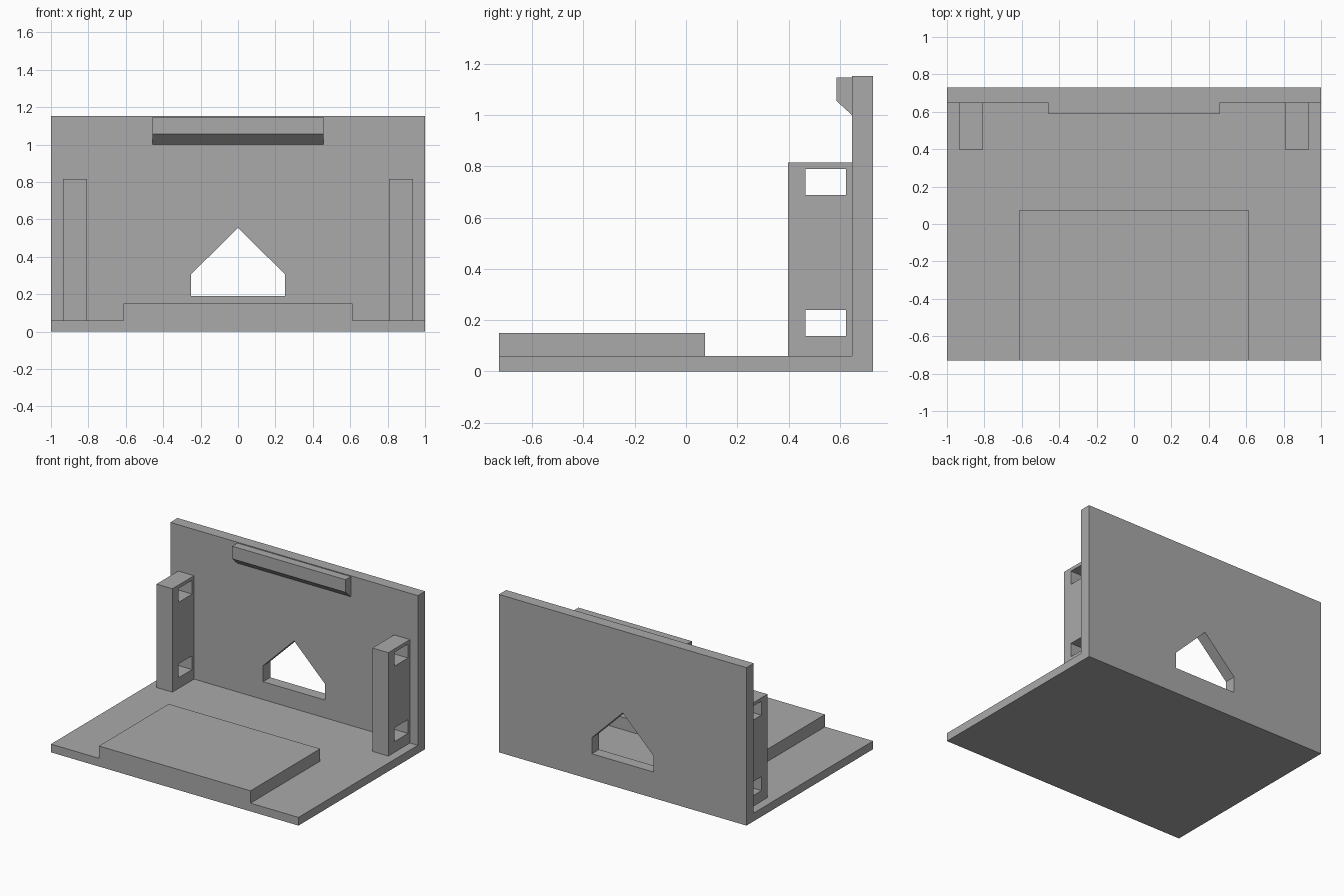
import bpy
import bmesh
from mathutils import Vector

if "Cube" in bpy.data.objects:
    bpy.data.objects.remove(bpy.data.objects["Cube"], do_unlink=True)

GREY = (0.4, 0.4, 0.4, 1.0)
grey = bpy.data.materials.new("plain grey")
grey.use_nodes = True
grey.diffuse_color = GREY
grey.node_tree.nodes["Principled BSDF"].inputs["Base Color"].default_value = GREY


def prism(name, profile, axis, start, end):
    """Extrude a flat profile along x ((y, z) points) or y ((x, z) points)."""
    def place(a, b):
        return Vector((start, a, b)) if axis == "x" else Vector((a, start, b))
    step = Vector((end - start, 0, 0)) if axis == "x" else Vector((0, end - start, 0))
    bm = bmesh.new()
    face = bm.faces.new([bm.verts.new(place(a, b)) for a, b in profile])
    extruded = bmesh.ops.extrude_face_region(bm, geom=[face], use_keep_orig=True)
    moved = [g for g in extruded["geom"] if isinstance(g, bmesh.types.BMVert)]
    bmesh.ops.translate(bm, vec=step, verts=moved)
    bmesh.ops.recalc_face_normals(bm, faces=bm.faces)
    mesh = bpy.data.meshes.new(name)
    bm.to_mesh(mesh)
    bm.free()
    mesh.materials.append(grey)
    obj = bpy.data.objects.new(name, mesh)
    bpy.context.collection.objects.link(obj)
    return obj


def rect(a0, a1, b0, b1):
    return [(a0, b0), (a1, b0), (a1, b1), (a0, b1)]


def cut(target, cutter):
    """Cut a hole, apply it and discard the cutter."""
    cutter.hide_render = True
    mod = target.modifiers.new("hole", "BOOLEAN")
    mod.operation = "DIFFERENCE"
    mod.solver = "EXACT"
    mod.object = cutter
    bpy.context.view_layer.objects.active = target
    bpy.ops.object.modifier_apply(modifier=mod.name)
    bpy.data.objects.remove(cutter, do_unlink=True)


FRONT, BACK, WALL = -0.73, 0.73, 0.647
FLOOR, TOP = 0.06, 1.153

# Floor and back wall as one L-shaped piece
body = prism("base_and_back_wall",
             [(FRONT, 0), (BACK, 0), (BACK, TOP), (WALL, TOP), (WALL, FLOOR), (FRONT, FLOOR)],
             "x", -1, 1)

# House-shaped opening through the back wall
house = [(-0.25, 0.19), (0.25, 0.19), (0.25, 0.307), (0, 0.555), (-0.25, 0.307)]
cut(body, prism("opening_cutter", house, "y", 0.5, 0.9))

# Raised platform at the front of the floor
prism("platform", rect(FRONT, 0.074, FLOOR, 0.15), "x", -0.612, 0.612)

# Chamfered lip near the top of the wall
prism("top_lip", [(WALL, 1.0), (0.587, 1.055), (0.587, 1.147), (WALL, 1.147)],
      "x", -0.458, 0.458)

# Upright posts with two slots each
for side, name in ((1, "left_post"), (-1, "right_post")):
    post = prism(name, rect(0.397, WALL, FLOOR, 0.815), "x", side * 0.808, side * 0.936)
    for bottom in (0.138, 0.689):
        slot = rect(0.467, 0.625, bottom, bottom + 0.101)
        cut(post, prism("slot_cutter", slot, "x", side * 0.7, side * 1.1))
